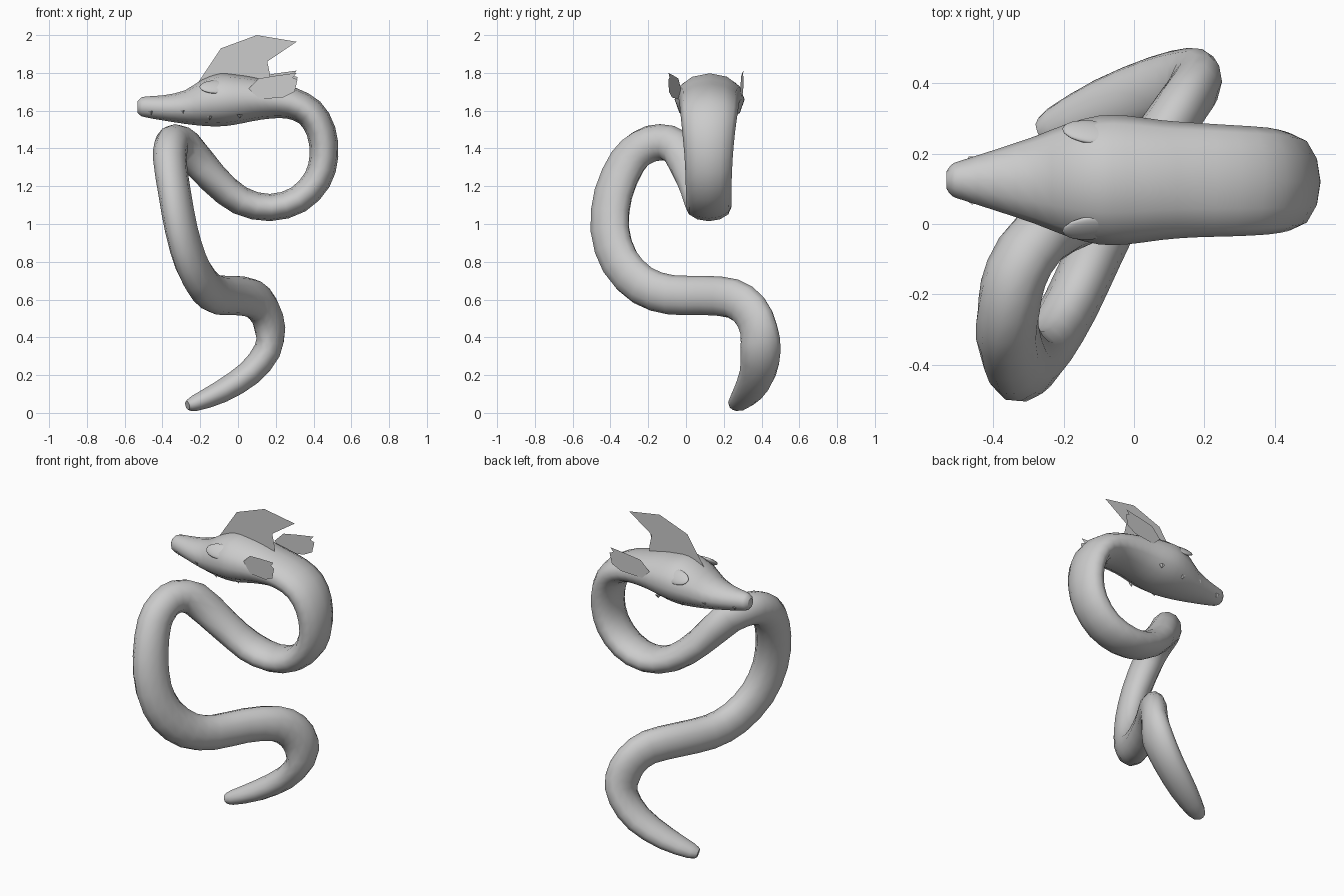
import bpy, bmesh, math
from mathutils import Vector

SIDES = 12
Y = Vector((0, 1, 0))
COIL = Vector((0.9, -0.43, 0)).normalized()   # normal of the coil plane


def make_object(name, verts, faces, smooth=True):
    mesh = bpy.data.meshes.new(name)
    mesh.from_pydata(verts, [], faces)
    bm = bmesh.new()
    bm.from_mesh(mesh)
    bmesh.ops.recalc_face_normals(bm, faces=bm.faces)
    for f in bm.faces:
        f.smooth = smooth and len(f.verts) == 4
    bm.to_mesh(mesh)
    bm.free()
    ob = bpy.data.objects.new(name, mesh)
    bpy.context.collection.objects.link(ob)
    return ob


def add_midpoints(rows):
    """Insert one smoothly interpolated row between neighbours."""
    out, last = [], len(rows) - 1
    for i in range(last):
        p, a, b, q = rows[max(i - 1, 0)], rows[i], rows[i + 1], rows[min(i + 2, last)]
        out += [a, [(9 * (m + n) - l - r) / 16 for l, m, n, r in zip(p, a, b, q)]]
    return out + [rows[last]]


# Rings: x, y, z, wide radius, narrow radius
tail = [
    (-0.268, 0.26, 0.04, 0.03, 0.024),
    (-0.23, 0.275, 0.05, 0.055, 0.042),
    (-0.09, 0.33, 0.112, 0.083, 0.06),
    (0.06, 0.38, 0.21, 0.097, 0.068),
    (0.155, 0.395, 0.33, 0.106, 0.072),
]
coil = [
    (0.17, 0.385, 0.44, 0.107, 0.074),
    (0.14, 0.34, 0.54, 0.107, 0.075),
    (0.08, 0.25, 0.605, 0.105, 0.077),
    (-0.02, 0.1, 0.622, 0.104, 0.079),
    (-0.11, -0.08, 0.625, 0.105, 0.08),
    (-0.18, -0.23, 0.675, 0.107, 0.08),
    (-0.25, -0.35, 0.80, 0.109, 0.08),
    (-0.30, -0.403, 0.97, 0.109, 0.08),
    (-0.335, -0.385, 1.16, 0.107, 0.082),
    (-0.36, -0.31, 1.33, 0.102, 0.087),
    (-0.355, -0.23, 1.405, 0.098, 0.09),
    (-0.335, -0.14, 1.432, 0.097, 0.09),
    (-0.27, -0.04, 1.40, 0.098, 0.088),
]
neck = [
    (-0.13, 0.05, 1.24, 0.105, 0.082),
    (0.01, 0.10, 1.125, 0.114, 0.076),
    (0.17, 0.12, 1.087, 0.12, 0.072),
    (0.32, 0.12, 1.13, 0.12, 0.073),
    (0.42, 0.12, 1.235, 0.122, 0.075),
    (0.455, 0.12, 1.36, 0.128, 0.076),
    (0.44, 0.12, 1.49, 0.14, 0.078),
    (0.38, 0.122, 1.59, 0.152, 0.08),
    (0.28, 0.123, 1.64, 0.158, 0.085),
]
# The head is symmetric: x, bottom, top, half width
head = [
    (0.17, 1.558, 1.755, 0.163), (0.08, 1.545, 1.778, 0.17),
    (-0.02, 1.525, 1.793, 0.183), (-0.1, 1.517, 1.797, 0.183),
    (-0.19, 1.52, 1.765, 0.16), (-0.28, 1.53, 1.708, 0.125),
    (-0.39, 1.547, 1.682, 0.088), (-0.49, 1.565, 1.675, 0.056),
    (-0.518, 1.575, 1.665, 0.045), (-0.533, 1.592, 1.648, 0.025),
]

# Serpent body with head
rings = [(r, Y) for r in tail] + [(r, None) for r in coil] + [(r, -Y) for r in neck]
rings += [((x, 0.125, (b + t) / 2, w, (t - b) / 2), -Y) for x, b, t, w in head]
pts = [Vector(r[:3]) for r, _ in rings]
n = len(pts)
rows = []
for i, (r, wide) in enumerate(rings):
    t = (pts[min(i + 1, n - 1)] - pts[max(i - 1, 0)]).normalized()
    if i >= n - len(head):
        t = Vector((-1, 0, 0))
    w = t.cross(COIL) if wide is None else wide
    w = (w - t * w.dot(t)).normalized()
    rows.append([*r, *w, *t.cross(w)])
rows = add_midpoints(rows)
n = len(rows)
verts, faces = [], []
for row in rows:
    w, u = Vector(row[5:8]).normalized(), Vector(row[8:11]).normalized()
    for k in range(SIDES):
        a = 2 * math.pi * k / SIDES
        verts.append(Vector(row[:3]) + w * math.cos(a) * row[3] + u * math.sin(a) * row[4])
for i in range(n - 1):
    for k in range(SIDES):
        k2 = (k + 1) % SIDES
        a, b = i * SIDES, (i + 1) * SIDES
        faces.append((a + k, a + k2, b + k2, b + k))
faces.append(tuple(range(SIDES)))
faces.append(tuple(range((n - 1) * SIDES, n * SIDES)))
make_object("serpent_body", verts, faces)

# Crest: one thin sheet on top of the head
crest = [(-0.21, 1.75), (-0.09, 1.93), (0.1, 2.0), (0.31, 1.965), (0.155, 1.86),
         (0.17, 1.79), (0.17, 1.74)]
make_object("crest", [(x, 0.117, z) for x, z in crest], [tuple(range(len(crest)))], False)

# Ear fins: notched flat leaves, one per side with a slightly different splay
ear = [(0.05, 1.71), (0.11, 1.77), (0.2, 1.785), (0.31, 1.80), (0.29, 1.775),
       (0.315, 1.765), (0.30, 1.70), (0.24, 1.67), (0.1, 1.66)]
for name, y0, slope, lift in (("ear_fin_right", -0.025, -0.26, 0.0),
                              ("ear_fin_left", 0.288, 0.06, 0.012)):
    v = [(x, y0 + slope * (x - 0.05), z + lift) for x, z in ear]
    make_object(name, v, [tuple(range(len(v)))], False)

# Eyes and teeth on both sides
for s, side in ((-1, "right"), (1, "left")):
    bpy.ops.mesh.primitive_uv_sphere_add(segments=16, ring_count=8, radius=1,
                                         location=(-0.12, 0.125 + s * 0.136, 1.725))
    eye = bpy.context.object
    eye.name = "eye_" + side
    eye.scale = (0.085, 0.016, 0.045)
    eye.rotation_euler = (s * 0.75, 0, s * -0.12)
    bpy.ops.object.shade_smooth()
    for j, (x, w, z) in enumerate(((-0.46, 0.052, 1.588), (-0.29, 0.104, 1.59),
                                   (-0.15, 0.125, 1.562), (0.01, 0.135, 1.57))):
        bpy.ops.mesh.primitive_cone_add(vertices=5, radius1=0.018, radius2=0, depth=0.022,
                                        location=(x, 0.125 + s * w, z),
                                        rotation=(math.pi, 0, 0))
        bpy.context.object.name = f"tooth_{side}_{j + 1}"
